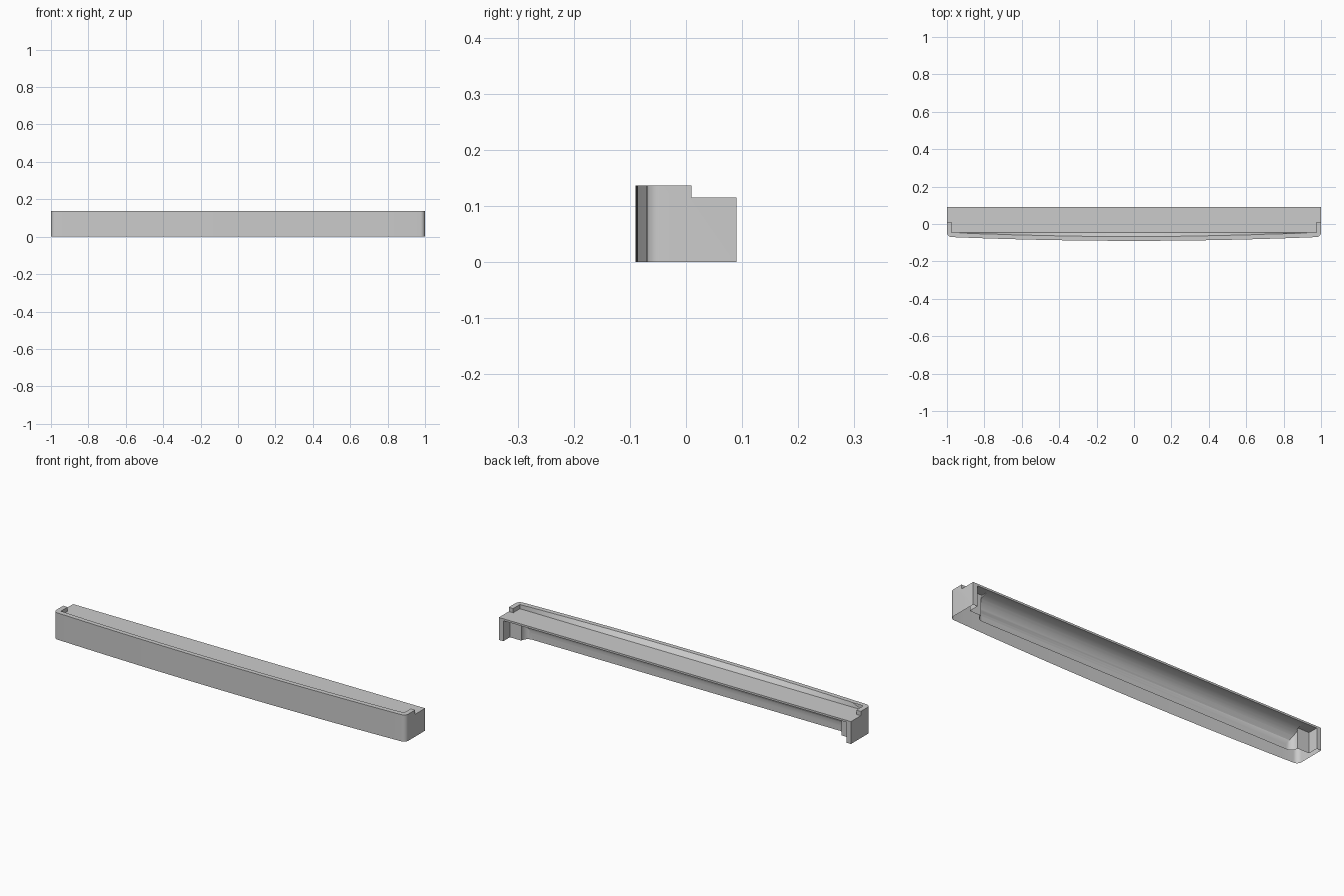
import bpy, bmesh, math

if "Cube" in bpy.data.objects:
    bpy.data.objects.remove(bpy.data.objects["Cube"])

HALF, BACK, TOP, DECK = 1.0, 0.09, 0.137, 0.115
N = 32


def loft(name, lower, upper):
    """Closed solid between two matching loops of 3D points."""
    bm = bmesh.new()
    a = [bm.verts.new(p) for p in lower]
    b = [bm.verts.new(p) for p in upper]
    bm.faces.new(a[::-1])
    bm.faces.new(b)
    for i in range(len(a)):
        j = (i + 1) % len(a)
        bm.faces.new((a[i], a[j], b[j], b[i]))
    bmesh.ops.recalc_face_normals(bm, faces=bm.faces)
    me = bpy.data.meshes.new(name)
    bm.to_mesh(me)
    bm.free()
    ob = bpy.data.objects.new(name, me)
    bpy.context.collection.objects.link(ob)
    return ob


def prism(name, pts, z0, z1):
    return loft(name, [(x, y, z0) for x, y in pts], [(x, y, z1) for x, y in pts])


def combine(ob, other, op):
    m = ob.modifiers.new(op, 'BOOLEAN')
    m.object, m.operation, m.solver = other, op, 'EXACT'
    bpy.context.view_layer.objects.active = ob
    bpy.ops.object.modifier_apply(modifier=m.name)
    bpy.data.objects.remove(other)


def arc(cx, cy, r, a0, a1, n=10):
    return [(cx + r * math.cos(math.radians(a0 + (a1 - a0) * i / n)),
             cy + r * math.sin(math.radians(a0 + (a1 - a0) * i / n))) for i in range(n + 1)]


# body: bowed front with rounded corners
R = 0.025
bow = [(x, -0.09 + 0.02 * (x / 0.975) ** 2)
       for x in (-0.975 + 1.95 * i / N for i in range(1, N))]
outline = (arc(-HALF + R, -0.045, R, 180, 270, 6) + bow
           + arc(HALF - R, -0.045, R, 270, 360, 6) + [(HALF, BACK), (-HALF, BACK)])
body = prism("ledge_body", outline, 0, TOP)

# rear deck step, leaving the raised lip at the front
combine(body, prism("deck_cut", [(-1.1, 0.01), (1.1, 0.01), (1.1, 0.2), (-1.1, 0.2)], DECK, 0.2),
        'DIFFERENCE')

# tray behind the lip: straight at the deck, bowed at the top
W = 0.975
xs = [-W + 2 * W * i / N for i in range(N + 1)]
lower = [(x, -0.045, DECK) for x in xs] + [(W, 0.05, DECK), (-W, 0.05, DECK)]
upper = [(x, -0.045 - 0.044 * (1 - (x / W) ** 2), 2 * TOP - DECK) for x in xs]
upper += [(W, 0.05, 2 * TOP - DECK), (-W, 0.05, 2 * TOP - DECK)]
combine(body, loft("tray_cut", lower, upper), 'DIFFERENCE')

# hollow underside: coved along the length, square pockets at the ends
IN, CEIL, C = 0.0, 0.105, 0.08
section = [(IN, -0.03)] + arc(IN + C, CEIL - C, C, 180, 90) + [(0.2, CEIL), (0.2, -0.03)]
hollow = loft("cove_cut", [(-1.2, y, z) for y, z in section], [(1.2, y, z) for y, z in section])
P = 0.037
plan = (arc(-0.91 + P, P, P, 180, 270) + arc(0.91 - P, P, P, 270, 360) + [(0.91, 0.2), (-0.91, 0.2)])
combine(hollow, prism("hollow_plan", plan, -0.05, 0.3), 'INTERSECT')
combine(body, hollow, 'DIFFERENCE')
for s in (-1, 1):
    pts = [(s * 0.905, P), (s * W, P), (s * W, 0.2), (s * 0.905, 0.2)]
    combine(body, prism("pocket_cut", pts, -0.03, CEIL), 'DIFFERENCE')

# open bottom
bm = bmesh.new()
bm.from_mesh(body.data)
bottom = [f for f in bm.faces if f.normal.z < -0.9 and f.calc_center_median().z < 0.001]
bmesh.ops.delete(bm, geom=bottom, context='FACES_ONLY')
bm.to_mesh(body.data)
bm.free()

# smooth curves, crisp edges
bpy.ops.object.select_all(action='DESELECT')
body.select_set(True)
bpy.context.view_layer.objects.active = body
bpy.ops.object.shade_smooth_by_angle(angle=math.radians(30))
